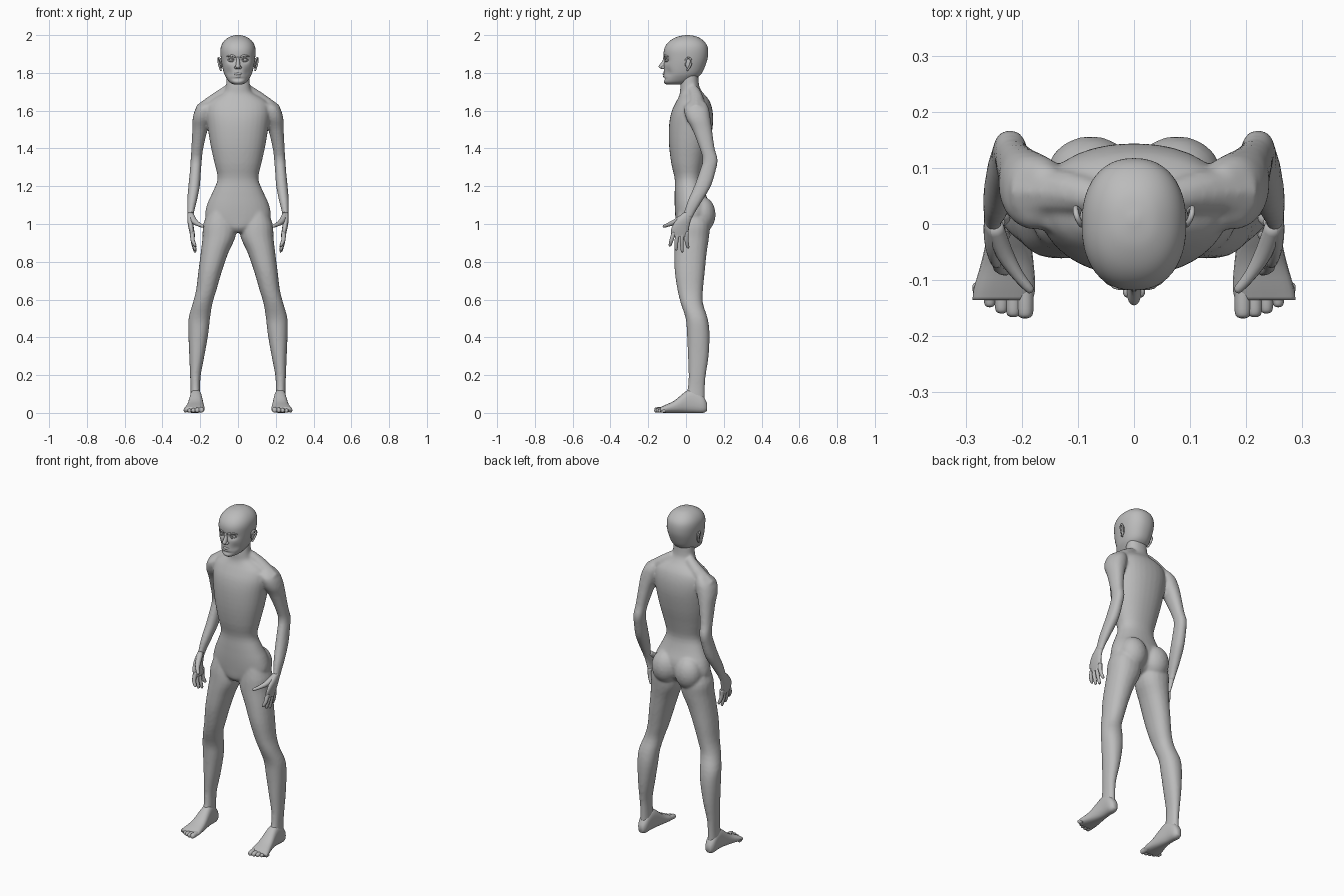
import bpy, bmesh, math
from mathutils import Vector

cube = bpy.data.objects.get("Cube")
if cube:
    bpy.data.objects.remove(cube, do_unlink=True)

# Single matte grey
grey = bpy.data.materials.new("clay_grey")
grey.use_nodes = True
colour = (0.5, 0.5, 0.5, 1)
grey.diffuse_color = colour
grey.node_tree.nodes["Principled BSDF"].inputs["Base Color"].default_value = colour

X, Y, Z = Vector((1, 0, 0)), Vector((0, 1, 0)), Vector((0, 0, 1))


def smooth_stations(rows, steps):
    """Catmull-Rom interpolation between cross-section rows."""
    out = []
    for i in range(len(rows) - 1):
        a, b, c, d = rows[max(i - 1, 0)], rows[i], rows[i + 1], rows[min(i + 2, len(rows) - 1)]
        for k in range(steps):
            t = k / steps
            out.append([q + t * (r - p) / 2 + t * t * (p - 2.5 * q + 2 * r - s / 2)
                        + t ** 3 * (1.5 * (q - r) + (s - p) / 2) for p, q, r, s in zip(a, b, c, d)])
    return out + [list(rows[-1])]


def skin(bm, rings):
    """Bridge rings of points and cap both ends."""
    loops = [[bm.verts.new(p) for p in ring] for ring in rings]
    n = len(loops[0])
    for a, b in zip(loops, loops[1:]):
        for j in range(n):
            bm.faces.new((a[j], a[(j + 1) % n], b[(j + 1) % n], b[j]))
    bm.faces.new(loops[0])
    bm.faces.new(loops[-1])


def ring(centre, u, v, n, power=2.2):
    points = []
    for j in range(n):
        t = 2 * math.pi * j / n
        c, s = math.cos(t), math.sin(t)
        points.append(centre + u * math.copysign(abs(c) ** (2 / power), c)
                      + v * math.copysign(abs(s) ** (2 / power), s))
    return points


def loft(bm, rows, side=1, axis=Z, n=20, steps=3, power=2.2):
    """Rows give position along axis, then low/high limits across and deep."""
    across, deep = X, (Y if axis == Z else Z)
    rings = []
    for pos, a, b, c, d in smooth_stations(rows, steps):
        centre = axis * pos + across * side * (a + b) / 2 + deep * (c + d) / 2
        rings.append(ring(centre, across * (b - a) / 2, deep * (d - c) / 2, n, power))
    skin(bm, rings)


def tube(bm, points, radii, side=1, n=10, steps=3):
    """Round limb through points, rounded off at its tip."""
    rows = smooth_stations([(*p, r) for p, r in zip(points, radii)], steps)
    pts = [Vector((side * r[0], r[1], r[2])) for r in rows]
    rings = []
    for i, p in enumerate(pts):
        t = (pts[min(i + 1, len(pts) - 1)] - pts[max(i - 1, 0)]).normalized()
        ref = Z if abs(t.x) > 0.9 else X
        u = (ref - t * t.dot(ref)).normalized()
        rings.append(ring(p, u * rows[i][3], t.cross(u) * rows[i][3], n, 2))
    skin(bm, rings)


def ball(bm, centre, size):
    made = bmesh.ops.create_uvsphere(bm, u_segments=20, v_segments=12, radius=1)
    for v in made["verts"]:
        v.co = Vector(centre) + Vector([a * b for a, b in zip(v.co, size)])


def finish(name, bm):
    bmesh.ops.recalc_face_normals(bm, faces=bm.faces)
    mesh = bpy.data.meshes.new(name)
    bm.to_mesh(mesh)
    bm.free()
    mesh.materials.append(grey)
    mesh.shade_smooth()
    obj = bpy.data.objects.new(name, mesh)
    bpy.context.collection.objects.link(obj)
    return obj


def blend(obj, voxel, passes):
    """Fuse overlapping volumes into one skin."""
    fuse = obj.modifiers.new("fuse", "REMESH")
    fuse.mode = "VOXEL"
    fuse.voxel_size = voxel
    fuse.use_smooth_shade = True
    relax = obj.modifiers.new("relax", "SMOOTH")
    relax.factor = 0.5
    relax.iterations = passes


def symmetric(rows):
    return [(z, -w, w, front, back) for z, w, front, back in rows]


torso = symmetric([
    (.955, .04, -.03, .04), (.98, .1, -.05, .09), (1.03, .17, -.056, .12), (1.1, .165, -.06, .125),
    (1.17, .134, -.06, .1), (1.24, .108, -.06, .085), (1.32, .124, -.078, .1),
    (1.42, .146, -.09, .125), (1.52, .162, -.09, .142), (1.59, .17, -.078, .142),
    (1.64, .16, -.056, .13), (1.67, .125, -.04, .112), (1.695, .08, -.032, .09),
    (1.73, .064, -.03, .07), (1.8, .06, -.02, .064)])

leg = [
    (1.08, .04, .15, -.04, .1), (1, .012, .184, -.055, .125), (.93, .014, .188, -.06, .122),
    (.85, .05, .197, -.062, .11), (.75, .085, .21, -.06, .1), (.65, .114, .222, -.045, .09),
    (.58, .135, .24, -.028, .09), (.5, .148, .262, -.002, .115), (.42, .157, .263, .005, .125),
    (.3, .178, .258, .01, .12), (.2, .197, .254, .014, .105), (.13, .2, .251, .008, .1),
    (.06, .198, .252, -.01, .1)]

arm = [
    (1.65, .13, .18, .02, .1), (1.615, .12, .222, -.01, .12), (1.56, .135, .24, 0, .13),
    (1.5, .16, .242, .033, .138), (1.4, .184, .247, .072, .152), (1.34, .191, .251, .088, .168),
    (1.28, .196, .255, .072, .157), (1.2, .202, .263, .043, .132), (1.12, .218, .269, .008, .085),
    (1.06, .233, .268, -.012, .048), (1.03, .236, .268, -.03, .035)]

# Body: trunk, limbs and buttocks fused together
bm = bmesh.new()
loft(bm, torso, n=32)
for side in (1, -1):
    loft(bm, leg, side)
    loft(bm, arm, side)
    ball(bm, (side * .077, .085, 1.05), (.08, .072, .095))
    tube(bm, [(.05, .04, 1.71), (.11, .055, 1.66), (.19, .055, 1.59)], (.03, .04, .05), side)
    tube(bm, [(.02, -.03, 1.665), (.09, -.02, 1.64), (.17, .01, 1.62)], (.012, .014, .014), side)
blend(finish("body", bm), .007, 8)

palm = [(1.06, .236, .266, -.012, .044), (1.02, .236, .268, -.052, .026),
        (.98, .234, .262, -.076, .016), (.945, .228, .254, -.078, .012), (.93, .228, .25, -.07, .006)]
finger_roots = [-.062, -.04, -.017, .003]
finger_tips = [(-.084, .882), (-.052, .862), (-.02, .852), (.01, .872)]

foot = [(.112, .21, .24, .012, .05), (.09, .197, .254, 0, .09), (.04, .193, .255, 0, .125),
        (0, .188, .258, 0, .115), (-.06, .18, .27, 0, .066), (-.11, .176, .284, 0, .042),
        (-.135, .18, .288, .002, .03)]

for side, label in ((1, "left"), (-1, "right")):
    # Hand with four fingers and a spread thumb
    bm = bmesh.new()
    loft(bm, palm, side)
    for root, (y, z) in zip(finger_roots, finger_tips):
        tube(bm, [(.242, root, .96), (.24, (root + y) / 2 - .004, .915), (.228, y, z + .006),
                  (.226, y, z)], (.012, .011, .008, .003), side)
    tube(bm, [(.25, 0, 1.05), (.232, -.05, 1.015), (.208, -.09, .998), (.186, -.116, .988),
              (.182, -.12, .986)], (.016, .016, .011, .008, .003), side)
    finish(label + "_hand", bm)

    # Foot with five toes
    bm = bmesh.new()
    loft(bm, foot, side, axis=Y, power=2.5)
    for i in range(5):
        x, tip, r = .194 + .021 * i, -.168 + .0022 * i * i, .015 - .0013 * i
        tube(bm, [(x, -.11, r + .004), (x, tip + .018, r + .001), (x, tip + .004, r),
                  (x, tip, r)], (r, r, r * .8, r * .3), side)
    finish(label + "_foot", bm)

    # Ear: rim, lobe and bowl
    bm = bmesh.new()
    rim = [(.087, .0, 1.835), (.094, -.001, 1.868), (.102, .014, 1.88), (.104, .028, 1.866),
           (.098, .022, 1.838), (.09, .006, 1.812)]
    tube(bm, rim, (.004, .005, .005, .005, .006, .005), side)
    ball(bm, (side * .09, .012, 1.85), (.007, .014, .03))
    finish(label + "_ear", bm)

    # Eye and lids
    bm = bmesh.new()
    ball(bm, (side * .036, -.095, 1.868), (.017, .014, .011))
    for height in (.008, -.008):
        lid = [(.017, -.1, 1.867), (.036, -.109, 1.868 + height), (.055, -.093, 1.868)]
        tube(bm, lid, (.002, .0035, .002), side, n=8)
    finish(label + "_eye", bm)

# Head with eye sockets and cheeks pressed into the skull
skull = symmetric([
    (1.738, .02, -.103, -.03), (1.75, .044, -.117, .02), (1.775, .063, -.119, .06),
    (1.8, .075, -.118, .085), (1.84, .085, -.117, .103), (1.88, .091, -.118, .115),
    (1.92, .093, -.117, .117), (1.95, .086, -.104, .109), (1.975, .068, -.078, .087),
    (1.993, .04, -.04, .055), (2, .008, 0, .016)])
bm = bmesh.new()
loft(bm, skull, n=48, steps=5, power=2.25)
for v in bm.verts:
    if v.co.y < -.03:
        x, z = abs(v.co.x), v.co.z
        v.co.y += .016 * math.exp(-((x - .036) / .02) ** 2 - ((z - 1.868) / .014) ** 2)
        v.co.y += .01 * math.exp(-((x - .05) / .018) ** 2 - ((z - 1.8) / .025) ** 2)
        v.co.y += .008 * math.exp(-(x / .03) ** 2 - ((z - 1.768) / .008) ** 2)
finish("head", bm)

# Nose with nostril wings
bm = bmesh.new()
loft(bm, symmetric([(1.885, .008, -.12, -.09), (1.865, .009, -.124, -.09), (1.84, .012, -.142, -.09),
                    (1.83, .013, -.144, -.09), (1.82, .008, -.13, -.09)]), n=16)
for side in (1, -1):
    ball(bm, (side * .012, -.12, 1.829), (.008, .011, .008))
finish("nose", bm)

# Lips
bm = bmesh.new()
for z, y in ((1.794, -.116), (1.782, -.113)):
    tube(bm, [(-.029, -.101, 1.788), (-.015, y + .003, z), (0, y - .001, z), (.015, y + .003, z),
              (.029, -.101, 1.788)], (.002, .006, .007, .006, .002))
finish("lips", bm)

# Brow ridge
bm = bmesh.new()
for side in (1, -1):
    tube(bm, [(.01, -.114, 1.884), (.034, -.11, 1.892), (.06, -.092, 1.886)], (.004, .006, .003), side)
finish("brow", bm)
